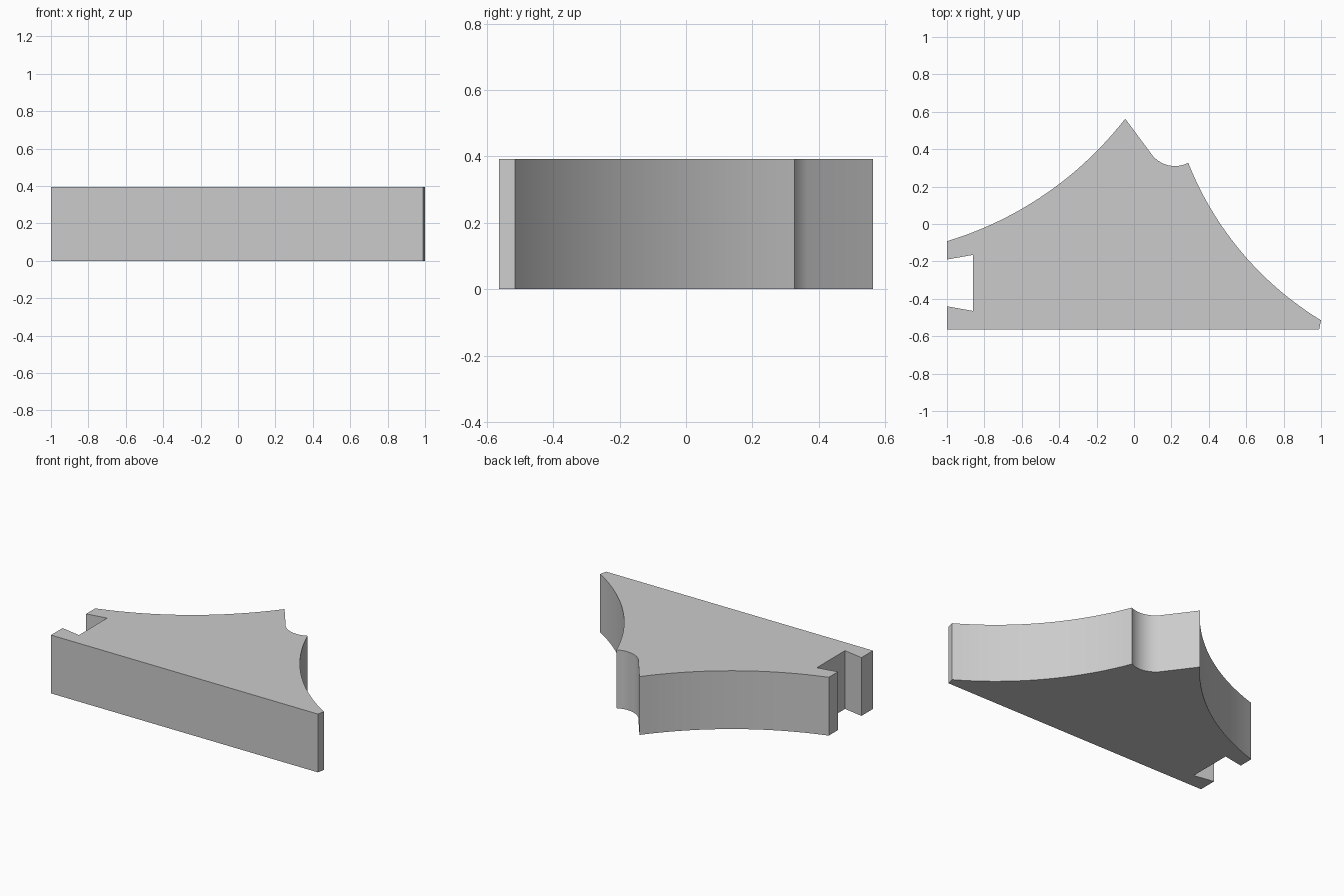
import bpy, bmesh, math
from mathutils import Vector

HEIGHT = 0.393

cube = bpy.data.objects.get("Cube")
if cube:
    bpy.data.objects.remove(cube, do_unlink=True)


def arc(start, end, sag, steps):
    """Points from start to end on an arc that bows left of travel by sag."""
    a, b = Vector(start), Vector(end)
    chord = b - a
    half = chord.length / 2
    radius = (half * half + sag * sag) / (2 * sag)
    left = Vector((-chord.y, chord.x)).normalized()
    centre = (a + b) / 2 + left * (sag - radius)
    sweep = 2 * math.asin(half / radius)
    spoke = a - centre
    points = []
    for i in range(steps + 1):
        t = -sweep * i / steps
        c, s = math.cos(t), math.sin(t)
        points.append(centre + Vector((spoke.x * c - spoke.y * s,
                                       spoke.x * s + spoke.y * c)))
    return points


# Plain grey finish
grey = bpy.data.materials.new("grey")
grey.use_nodes = True
colour = (0.6, 0.6, 0.6, 1)
grey.diffuse_color = colour
grey.node_tree.nodes["Principled BSDF"].inputs["Base Color"].default_value = colour

# Outline, counter-clockwise: straight front edge and blunt tip
outline = [Vector(p) for p in ((-1, -0.563), (0.99, -0.563))]
# Concave right flank, small rounded bite, pointed back, concave left flank
outline += arc((1, -0.515), (0.29, 0.327), 0.09, 24)
outline += arc((0.29, 0.327), (0.1, 0.365), 0.034, 10)[1:]
outline += arc((-0.047, 0.563), (-1, -0.092), 0.09, 24)
# Dovetail slot in the left end
outline += [Vector(p) for p in ((-1, -0.19), (-0.86, -0.165),
                                (-0.86, -0.465), (-1, -0.44))]

# Extrude the outline into a solid block
bm = bmesh.new()
base = bm.faces.new([bm.verts.new((p.x, p.y, 0)) for p in outline])
solid = bmesh.ops.extrude_face_region(bm, geom=[base], use_keep_orig=True)
top_verts = [g for g in solid["geom"] if isinstance(g, bmesh.types.BMVert)]
bmesh.ops.translate(bm, verts=top_verts, vec=(0, 0, HEIGHT))
bmesh.ops.recalc_face_normals(bm, faces=bm.faces)

mesh = bpy.data.meshes.new("curved_block")
bm.to_mesh(mesh)
bm.free()
mesh.materials.append(grey)
block = bpy.data.objects.new("curved_block", mesh)
bpy.context.collection.objects.link(block)

# Smooth curved walls, sharp corners
bpy.context.view_layer.objects.active = block
block.select_set(True)
bpy.ops.object.shade_smooth_by_angle(angle=math.radians(25))
